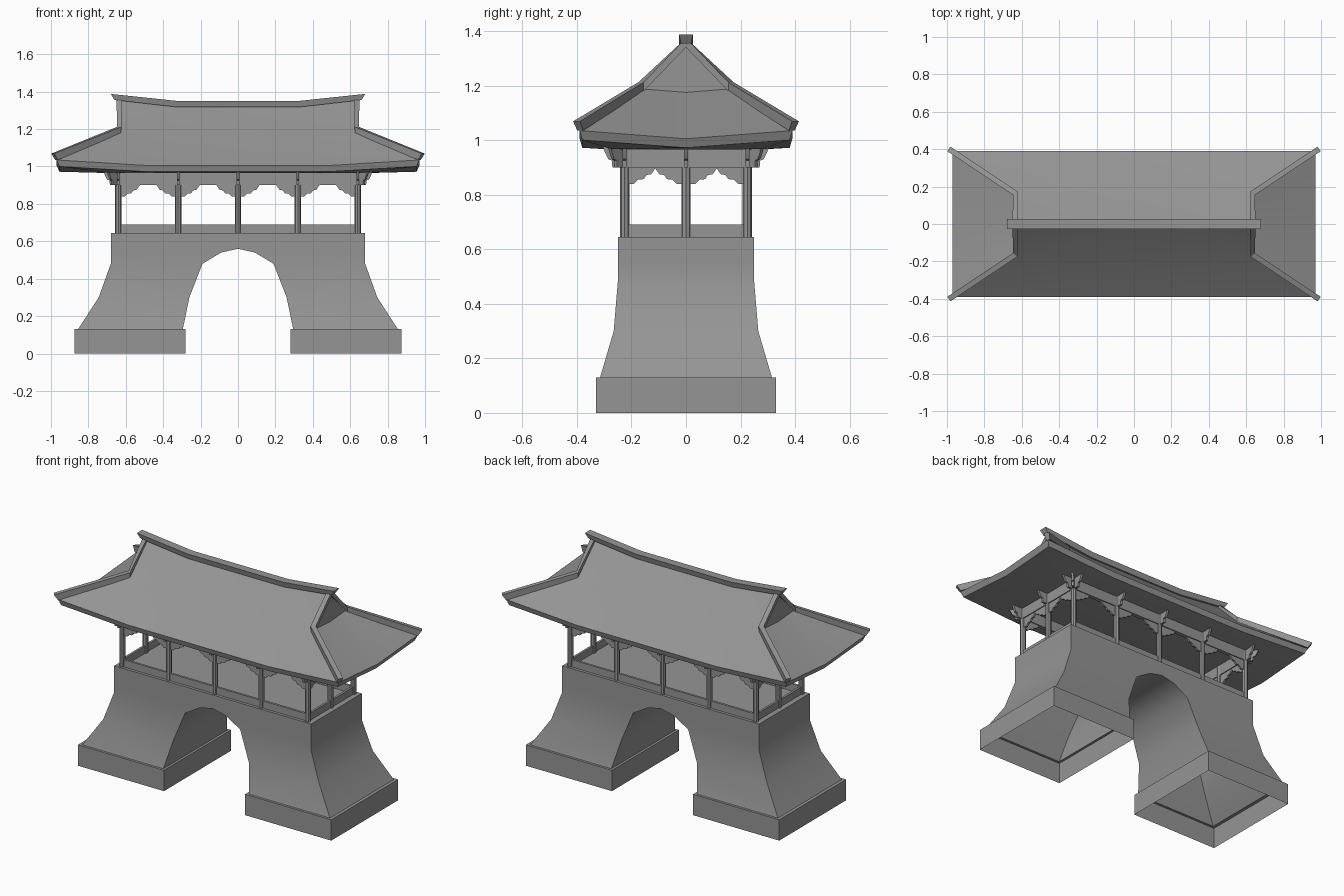
import bpy, bmesh, math
from mathutils import Vector

if "Cube" in bpy.data.objects:
    bpy.data.objects.remove(bpy.data.objects["Cube"], do_unlink=True)

stone = bpy.data.materials.new("warm_grey_stone")
stone.use_nodes = True
GREY = (0.3, 0.3, 0.3, 1)
stone.diffuse_color = GREY
stone.node_tree.nodes["Principled BSDF"].inputs["Base Color"].default_value = GREY


def finish(name, bm, angle=40):
    """Clean the mesh, make an object and shade it smooth below the angle."""
    bmesh.ops.remove_doubles(bm, verts=bm.verts, dist=0.0005)
    bmesh.ops.recalc_face_normals(bm, faces=bm.faces)
    mesh = bpy.data.meshes.new(name)
    bm.to_mesh(mesh)
    bm.free()
    mesh.materials.append(stone)
    obj = bpy.data.objects.new(name, mesh)
    bpy.context.collection.objects.link(obj)
    bpy.ops.object.select_all(action="DESELECT")
    obj.select_set(True)
    bpy.context.view_layer.objects.active = obj
    bpy.ops.object.shade_smooth_by_angle(angle=math.radians(angle))
    return obj


def add_box(bm, low, high):
    made = bmesh.ops.create_cube(bm, size=1)["verts"]
    low, high = Vector(low), Vector(high)
    for v in made:
        v.co = (low + high) / 2 + v.co * (high - low)


def bridge(bm, ring_a, ring_b, closed=True):
    """Join two rings of vertices with quads."""
    n = len(ring_a)
    for i in range(n if closed else n - 1):
        j = (i + 1) % n
        bm.faces.new((ring_a[i], ring_a[j], ring_b[j], ring_b[i]))


def add_plate(bm, profile, origin, direction, thick):
    """Upright plate: profile is (distance, height), laid along direction."""
    d = Vector(direction).normalized()
    side = Vector((-d.y, d.x, 0)) * thick / 2
    rings = []
    for s in (-1, 1):
        ring = [bm.verts.new(Vector((*origin, 0)) + d * u + Vector((0, 0, z)) + side * s)
                for u, z in profile]
        bm.faces.new(ring)
        rings.append(ring)
    bridge(bm, *rings)


def add_bar(bm, path, base, top, height, lean):
    """Ridge bar swept along a path, widening upward and leaning out at its ends."""
    pts = [Vector(p) for p in path]
    rings = []
    last = len(pts) - 1
    for i, p in enumerate(pts):
        t = pts[min(i + 1, last)] - pts[max(i - 1, 0)]
        t.z = 0
        t.normalize()
        side = Vector((-t.y, t.x, 0))
        push = t * (lean[0] if i == 0 else lean[1] if i == last else 0)
        up = Vector((0, 0, height)) + push
        rings.append([bm.verts.new(p + o) for o in (
            side * -base, side * base, side * top + up, side * -top + up)])
    for a, b in zip(rings, rings[1:]):
        bridge(bm, a, b)
    bm.faces.new(rings[0])
    bm.faces.new(rings[-1])


# Hollow plinths, open below, with a narrow rim around each pier
for label, sx in (("left", 1), ("right", -1)):
    bm = bmesh.new()
    rings = []
    for x0, x1, y, z in ((0.28, 0.875, 0.33, 0), (0.28, 0.875, 0.33, 0.13),
                         (0.295, 0.855, 0.315, 0.13)):
        rings.append([bm.verts.new((sx * x, yy, z)) for x, yy in
                      ((x0, -y), (x1, -y), (x1, y), (x0, y))])
    for a, b in zip(rings, rings[1:]):
        bridge(bm, a, b)
    finish(label + "_plinth", bm)

# Flared gate body with an arched passage: height, outer x, arch x, half depth
ROWS = ((0.13, 0.855, 0.295, 0.315), (0.3, 0.745, 0.26, 0.265),
        (0.48, 0.68, 0.19, 0.25), (0.54, 0.68, 0.09, 0.25),
        (0.56, 0.68, 0, 0.25), (0.645, 0.68, 0, 0.25))
bm = bmesh.new()
for sx in (-1, 1):
    rings = [[bm.verts.new((sx * x, y, z)) for x, y in
              ((inner, -d), (outer, -d), (outer, d), (inner, d))]
             for z, outer, inner, d in ROWS]
    for i, (a, b) in enumerate(zip(rings, rings[1:])):
        bridge(bm, a, b, closed=ROWS[i][2] > 0)
    bm.faces.new(rings[-1])
finish("gate_body", bm)

# Low parapet and top beams follow the column lines
CX, CY, DECK = 0.64, 0.225, 0.645


def frame(name, z0, z1, half):
    bm = bmesh.new()
    for s in (-1, 1):
        add_box(bm, (-CX, s * CY - half, z0), (CX, s * CY + half, z1))
        add_box(bm, (s * CX - half, -CY, z0), (s * CX + half, CY, z1))
    finish(name, bm)


frame("parapet", DECK, 0.69, 0.007)
frame("top_beams", 0.9, 0.97, 0.012)

# Columns, with scalloped boards along the beams and brackets pointing outward
SCALLOP = ((0, 0.9), (0, 0.84), (0.035, 0.84), (0.05, 0.855), (0.07, 0.857),
           (0.08, 0.872), (0.098, 0.875), (0.115, 0.9))
BRACKET = ((0, 0.9), (0.045, 0.9), (0.047, 0.925), (0.06, 0.93),
           (0.07, 0.95), (0.08, 0.975), (0, 0.975))
spots = [(x * CX / 2, y * CY) for x in range(-2, 3) for y in (-1, 0, 1)
         if y or abs(x) == 2]
columns, boards, brackets = bmesh.new(), bmesh.new(), bmesh.new()
for x, y in spots:
    shaft = bmesh.ops.create_cone(columns, cap_ends=True, segments=8, radius1=0.017,
                                  radius2=0.017, depth=0.97 - DECK)["verts"]
    bmesh.ops.translate(columns, verts=shaft, vec=(x, y, (0.97 + DECK) / 2))
    at_end, at_side = abs(x) > CX - 0.01, y != 0
    for s in (-1, 1):
        if at_side and abs(x + s * 0.1) < CX:
            add_plate(boards, SCALLOP, (x, y), (s, 0, 0), 0.012)
        if at_end and abs(y + s * 0.1) < CY:
            add_plate(boards, SCALLOP, (x, y), (0, s, 0), 0.012)
    out_x = Vector((math.copysign(1, x), 0, 0))
    out_y = Vector((0, math.copysign(1, y), 0))
    if at_end:
        add_plate(brackets, BRACKET, (x, y), out_x, 0.014)
    if at_side:
        add_plate(brackets, BRACKET, (x, y), out_y, 0.014)
    if at_end and at_side:
        add_plate(brackets, BRACKET, (x, y), out_x + out_y, 0.014)
finish("columns", columns, 30)
finish("scalloped_boards", boards, 20)
finish("eave_brackets", brackets, 20)

# Hip-and-gable roof from soffit to ridge: inner x, end x, half depth, mid z, corner z
LAYERS = ((0.4, 0.7, 0.27, 0.965, 0.967), (0.48, 0.955, 0.38, 0.972, 1.0),
          (0.48, 0.97, 0.39, 1.005, 1.035), (0.4, 0.635, 0.165, 1.175, 1.188),
          (0.33, 0.635, 0, 1.325, 1.355))
bm = bmesh.new()
rings = []
for xm, xe, y, zm, zc in LAYERS:
    half = [(-xe, -y, zc), (-xm, -y, zm), (xm, -y, zm), (xe, -y, zc), (xe, 0, zm)]
    rings.append([bm.verts.new((s * a, s * b, c)) for s in (1, -1) for a, b, c in half])
for a, b in zip(rings, rings[1:]):
    bridge(bm, a, b)
bm.faces.new(rings[0])
finish("roof", bm, 35)

# Main ridge, sweeping up at both ends
bm = bmesh.new()
add_bar(bm, [(x, 0, z) for x, z in ((-0.66, 1.355), (-0.33, 1.318),
                                    (0.33, 1.318), (0.66, 1.355))],
        0.018, 0.026, 0.033, (-0.02, 0.02))
finish("main_ridge", bm, 20)

# Gable and hip ridges run from the main ridge to the four corners
bm = bmesh.new()
for sx in (-1, 1):
    for sy in (-1, 1):
        path = ((0.635, 0, 1.34), (0.635, 0.165, 1.178), (0.97, 0.388, 1.035))
        add_bar(bm, [(sx * x, sy * y, z) for x, y, z in path],
                0.013, 0.015, 0.034, (0, 0.024))
finish("hip_ridges", bm, 20)
